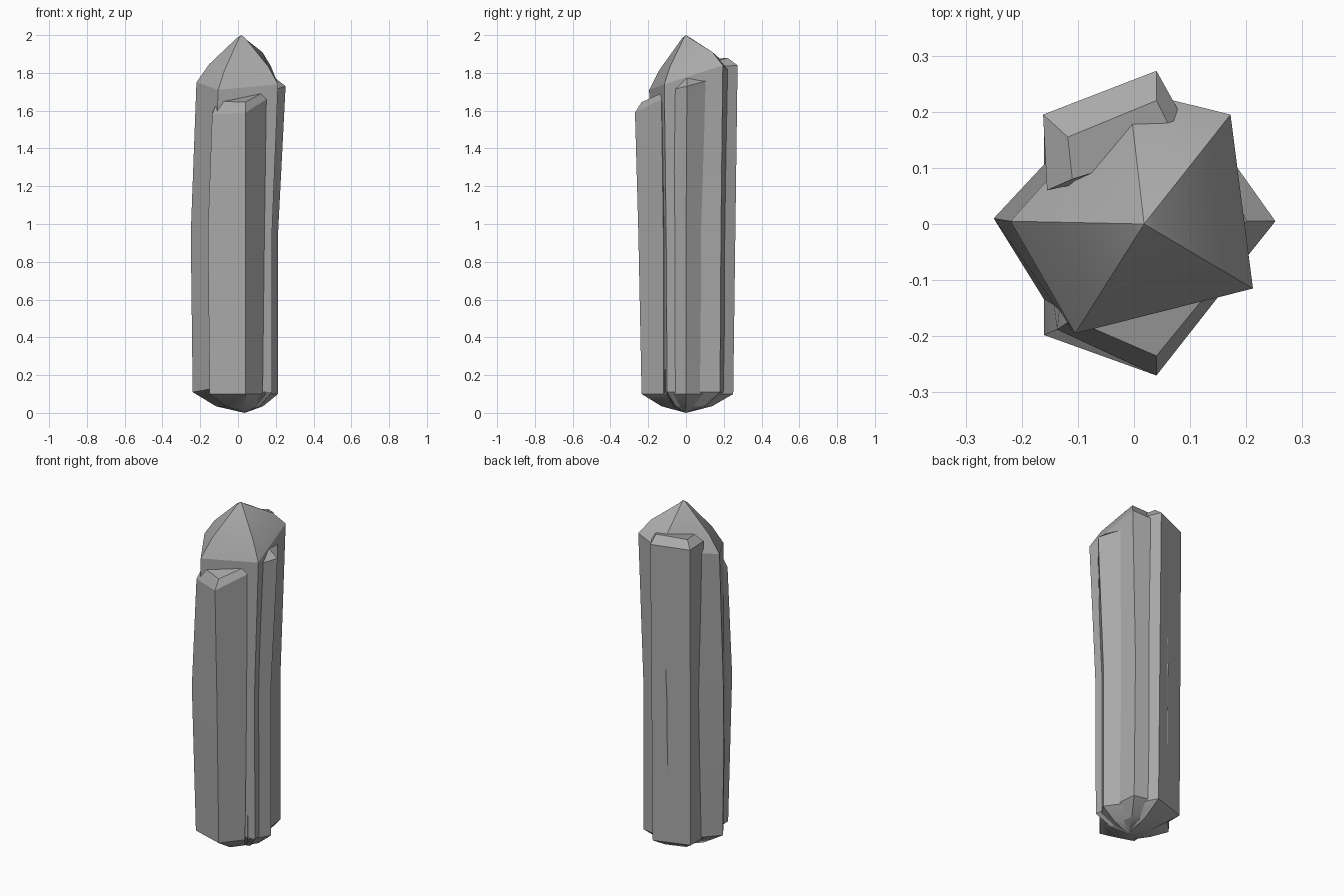
import bpy, bmesh
from math import radians

cube = bpy.data.objects.get("Cube")
if cube:
    bpy.data.objects.remove(cube, do_unlink=True)

stone = bpy.data.materials.new("grey_crystal")
stone.use_nodes = True
GREY = (0.4, 0.4, 0.4, 1)
stone.diffuse_color = GREY
stone.node_tree.nodes["Principled BSDF"].inputs["Base Color"].default_value = GREY

ROOT = (0.035, 0.0, 0.0)


def toward(ring, centre, factor, z):
    """Shrink a ring toward a centre point and flatten it at height z."""
    cx, cy = centre[:2]
    return [(cx + (x - cx) * factor, cy + (y - cy) * factor, z) for x, y, _ in ring]


def level(points, z):
    return [(x, y, z) for x, y in points]


def shard(name, rings, tip=None):
    """Loft counter-clockwise rings upward, with a domed foot and a flat or pointed end."""
    bm = bmesh.new()
    rings = [toward(rings[0], ROOT, 0.55, 0.035)] + rings
    loops = [[bm.verts.new(p) for p in ring] for ring in rings]
    n = len(loops[0])
    for low, high in zip(loops, loops[1:]):
        for i in range(n):
            j = (i + 1) % n
            bm.faces.new((low[i], low[j], high[j], high[i]))
    foot = bm.verts.new(ROOT)
    for i in range(n):
        bm.faces.new((foot, loops[0][(i + 1) % n], loops[0][i]))
    if tip:
        end = bm.verts.new(tip)
        for i in range(n):
            bm.faces.new((loops[-1][i], loops[-1][(i + 1) % n], end))
    else:
        bm.faces.new(loops[-1])
    bmesh.ops.recalc_face_normals(bm, faces=bm.faces)
    mesh = bpy.data.meshes.new(name)
    bm.to_mesh(mesh)
    bm.free()
    mesh.materials.append(stone)
    obj = bpy.data.objects.new(name, mesh)
    bpy.context.collection.objects.link(obj)
    bpy.ops.object.select_all(action="DESELECT")
    obj.select_set(True)
    bpy.context.view_layer.objects.active = obj
    bpy.ops.object.shade_smooth_by_angle(angle=radians(25))
    return obj


# Five-sided main crystal, gently bent, with a convex pointed roof
foot = [(-.24, 0, .11), (-.125, -.17, .13), (.18, -.1, .11), (.15, .18, .11), (-.04, .22, .11)]
waist = level([(-.25, .01), (-.135, -.175), (.18, -.105), (.145, .185), (-.04, .235)], .95)
eave = [(-.22, .005, 1.75), (-.105, -.195, 1.71), (.212, -.115, 1.74),
        (.172, .195, 1.84), (-.01, .24, 1.8)]
apex = (.018, 0, 2)
roof = [(apex[0] + (x - apex[0]) * .72, y * .72, 2 + (z - 2) * .72 + .025) for x, y, z in eave]
crown = toward(eave, apex, .1, 1.985)
shard("main_crystal", [foot, waist, eave, roof, crown], apex)

# Front crystal, leaning forward toward its rounded top
shard("front_crystal", [
    level([(-.15, -.175), (.04, -.235), (.13, -.12), (-.14, -.02)], .1),
    level([(-.16, -.198), (.04, -.252), (.14, -.12), (-.16, -.02)], .95),
    [(-.137, -.188, 1.58), (.04, -.27, 1.59), (.15, -.13, 1.66), (-.12, -.03, 1.64)],
    [(-.11, -.17, 1.65), (.04, -.235, 1.645), (.13, -.125, 1.695), (-.1, -.03, 1.69)],
])

# Back crystal, with a bevelled shoulder
shard("back_crystal", [
    level([(-.16, .06), (.11, .12), (.04, .25), (-.16, .185)], .1),
    [(-.155, .06, 1.83), (.125, .12, 1.83), (.04, .273, 1.84), (-.162, .195, 1.83)],
    [(-.11, .08, 1.865), (.08, .14, 1.855), (.04, .22, 1.88), (-.118, .155, 1.865)],
])

# Slim left crystal, flaring out toward its top
shard("left_crystal", [
    level([(.05, 0), (.14, -.11), (.212, 0), (.13, .12)], .1),
    level([(.05, 0), (.14, -.11), (.212, 0), (.13, .12)], .95),
    [(.08, 0, 1.77), (.16, -.11, 1.7), (.252, .005, 1.73), (.17, .12, 1.76)],
    [(.08, 0, 1.78), (.16, -.06, 1.76), (.2, .005, 1.77), (.165, .09, 1.77)],
])
